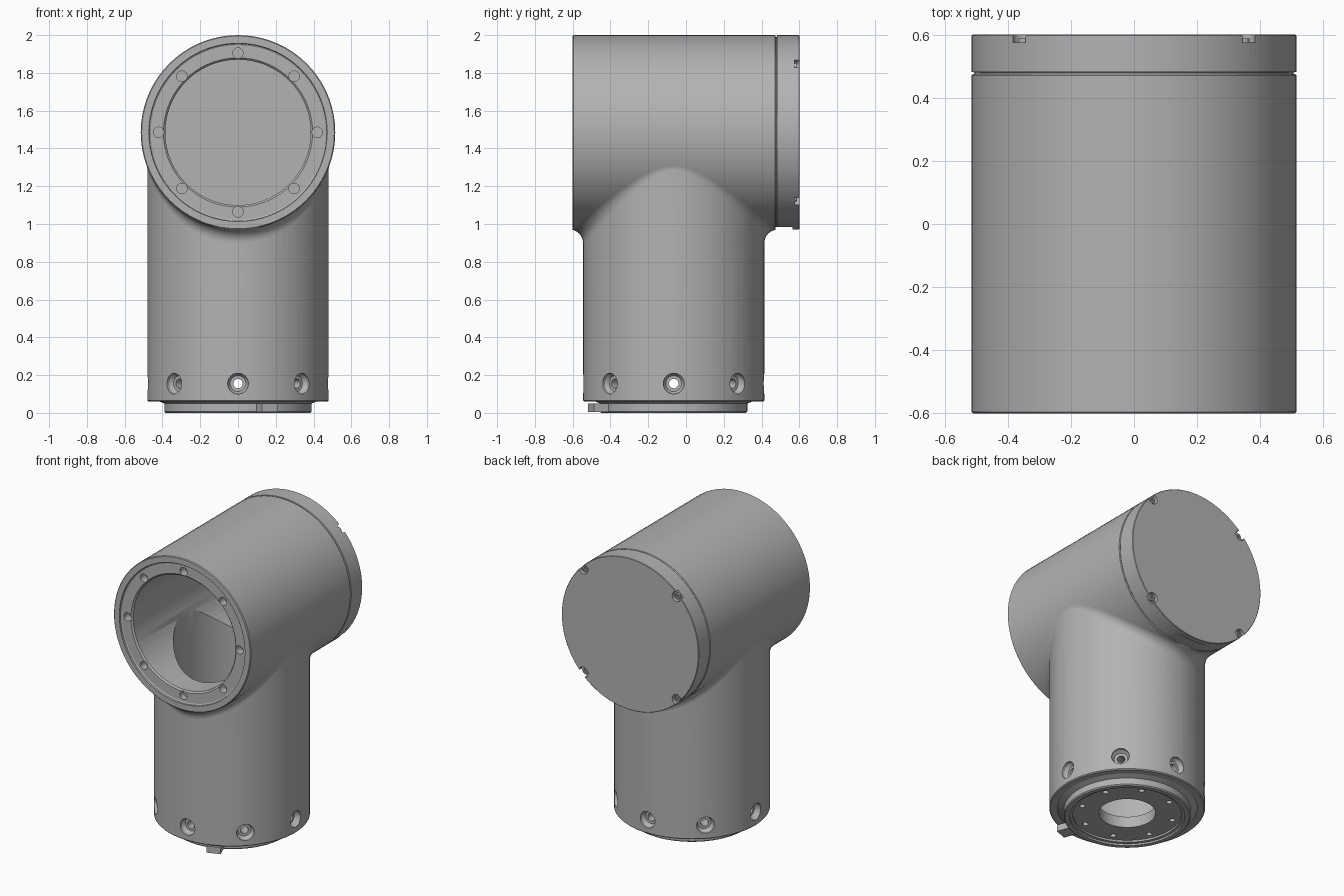
import bpy, bmesh
from math import pi, sin, cos, sqrt, radians
from mathutils import Matrix, Vector

if "Cube" in bpy.data.objects:
    bpy.data.objects.remove(bpy.data.objects["Cube"], do_unlink=True)

grey = bpy.data.materials.new("neutral_grey")
grey.use_nodes = True
colour = (0.45, 0.45, 0.45, 1)
grey.diffuse_color = colour
grey.node_tree.nodes["Principled BSDF"].inputs["Base Color"].default_value = colour

SEG = 72
ARM_R, ARM_Z = 0.515, 1.485      # horizontal housing
TUBE_R, TUBE_Y = 0.48, -0.065    # vertical tube
BORE_R, SHAFT_R = 0.385, 0.36
FILLET = 0.07

# Placements: a lathe axis along +z is moved to the housing or the tube
ARM = Matrix.Translation((0, 0, ARM_Z)) @ Matrix.Rotation(-pi / 2, 4, 'X')
TUBE = Matrix.Translation((0, TUBE_Y, 0))


def add_lathe(bm, profile, matrix, seg=SEG):
    """Revolve a closed (radius, height) profile around local z."""
    rings = []
    for i in range(seg):
        a = 2 * pi * i / seg
        rings.append([bm.verts.new(matrix @ Vector((r * cos(a), r * sin(a), h)))
                      for r, h in profile])
    n = len(profile)
    for i in range(seg):
        p, q = rings[i], rings[(i + 1) % seg]
        for j in range(n):
            k = (j + 1) % n
            if profile[j][0] or profile[k][0]:
                bm.faces.new((p[j], q[j], q[k], p[k]))


def rod(r, start, end):
    return [(0, start), (r, start), (r, end), (0, end)]


def finish(name, bm):
    bmesh.ops.remove_doubles(bm, verts=bm.verts, dist=1e-5)
    bmesh.ops.recalc_face_normals(bm, faces=bm.faces)
    mesh = bpy.data.meshes.new(name)
    bm.to_mesh(mesh)
    bm.free()
    mesh.materials.append(grey)
    ob = bpy.data.objects.new(name, mesh)
    bpy.context.collection.objects.link(ob)
    return ob


def lathes(name, parts, seg=SEG):
    bm = bmesh.new()
    for profile, matrix in parts:
        add_lathe(bm, profile, matrix, seg)
    return finish(name, bm)


def box(name, matrix, size):
    bm = bmesh.new()
    bmesh.ops.create_cube(bm, size=1, matrix=matrix @ Matrix.Diagonal((*size, 1)))
    return finish(name, bm)


def cut(ob, *cutters):
    """Subtract the cutters, keep the result and drop the cutters."""
    for c in cutters:
        c.hide_render = True
        m = ob.modifiers.new("cut", 'BOOLEAN')
        m.operation, m.solver, m.object = 'DIFFERENCE', 'EXACT', c
    dg = bpy.context.evaluated_depsgraph_get()
    mesh = bpy.data.meshes.new_from_object(ob.evaluated_get(dg))
    ob.modifiers.clear()
    ob.data = mesh
    for c in cutters:
        bpy.data.objects.remove(c, do_unlink=True)


def around(base, radius, count, start=0):
    """Matrices spaced on a circle, still pointing along the base axis."""
    return [base @ Matrix.Rotation(radians(start) + 2 * pi * i / count, 4, 'Z')
            @ Matrix.Translation((radius, 0, 0)) for i in range(count)]


# Horizontal housing with recessed front bolt ring
housing = lathes("housing", [([
    (BORE_R, -0.575), (BORE_R + 0.01, -0.585), (0.462, -0.585), (0.47, -0.59),
    (0.472, -0.6), (0.51, -0.6), (ARM_R, -0.595), (ARM_R, 0.471),
    (0.51, 0.475), (BORE_R, 0.475)], ARM)])
cut(housing,
    lathes("shaft_cutter", [(rod(SHAFT_R, 0.4, ARM_Z), TUBE)]),
    lathes("ring_hole_cutter", [(rod(0.028, -0.7, -0.53), m)
                                for m in around(ARM, 0.42, 8)], 20))

# Vertical tube with counterbored screw holes
tube = lathes("tube", [([
    (SHAFT_R, 0.08), (SHAFT_R, 1.3), (TUBE_R, 1.3), (TUBE_R, 0.066),
    (0.474, 0.06), (0.43, 0.06), (0.43, 0.08)], TUBE)])
screw_profile = [(0, 0.3), (0.025, 0.3), (0.025, 0.44), (0.042, 0.44),
                 (0.055, 0.46), (0.055, 0.55), (0, 0.55)]
screw_places = [TUBE @ Matrix.Translation((0, 0, 0.155))
                @ Matrix.Rotation(i * pi / 4, 4, 'Z')
                @ Matrix.Rotation(pi / 2, 4, 'Y') for i in range(8)]
cut(tube,
    lathes("bore_cutter", [(rod(BORE_R, -0.59, 0.472), ARM)]),
    lathes("screw_cutter", [(screw_profile, m) for m in screw_places], 24))

# Rolling-ball fillet where the tube meets the housing
bm = bmesh.new()
STEPS = 8
rows = []
for i in range(SEG):
    a = 2 * pi * i / SEG
    out = TUBE_R + FILLET
    x, y = out * cos(a), out * sin(a)
    drop = sqrt((ARM_R + FILLET) ** 2 - x * x)
    centre = Vector((x, y + TUBE_Y, ARM_Z - drop))
    to_tube = Vector((-cos(a), -sin(a), 0))
    to_arm = Vector((-x, 0, drop)).normalized()
    row = []
    for s in range(STEPS + 1):
        p = centre + FILLET * to_tube.lerp(to_arm, s / STEPS).normalized()
        p.y = min(max(p.y, -0.6), 0.475)
        row.append(bm.verts.new(p))
    rows.append(row)
for i in range(SEG):
    p, q = rows[i], rows[(i + 1) % SEG]
    for s in range(STEPS):
        bm.faces.new((p[s], q[s], q[s + 1], p[s + 1]))
fillet = finish("tube_fillet", bm)

# Rear cap with rim notches and a flat at the bottom
cap = lathes("rear_cap", [([
    (0, 0.468), (0.505, 0.468), (0.505, 0.48), (ARM_R, 0.482),
    (ARM_R, 0.597), (0.512, 0.6), (0, 0.6)], ARM)])
notches = around(ARM, 0.495, 4, 45)
cut(cap,
    lathes("notch_cutter", [(rod(0.034, 0.575, 0.65), m) for m in notches], 24),
    box("flat_cutter", Matrix.Translation((0, 0.52, 0.935)), (0.4, 0.09, 0.1)))
cap_screws = lathes("cap_screws", [
    ([(0, 0.578), (0.01, 0.578), (0.01, 0.588), (0.02, 0.588), (0.02, 0.57),
      (0, 0.57)], m) for m in around(ARM, 0.49, 4, 45)], 20)

# Bottom flange with centre hole and bolt circle
flange = lathes("bottom_flange", [([
    (0.175, 0.025), (0.335, 0.025), (0.335, 0.012), (0.355, 0.012), (0.355, 0),
    (0.383, 0), (0.39, 0.007), (0.39, 0.05), (0.44, 0.07), (0.44, 0.1),
    (0.175, 0.1)], TUBE)])
cut(flange, lathes("bolt_cutter", [(rod(0.018, -0.05, 0.07), m)
                                   for m in around(TUBE, 0.29, 8, 22.5)], 16))

# Locating tab on the flange
tab = box("locating_tab", TUBE @ Matrix.Rotation(radians(-69), 4, 'Z')
          @ Matrix.Translation((0.42, 0, 0.028)), (0.1, 0.09, 0.045))

# Smooth shading that keeps hard edges
bpy.ops.object.select_all(action='DESELECT')
for ob in (housing, tube, fillet, cap, cap_screws, flange, tab):
    ob.select_set(True)
    bpy.context.view_layer.objects.active = ob
bpy.ops.object.shade_smooth_by_angle(angle=radians(30))
